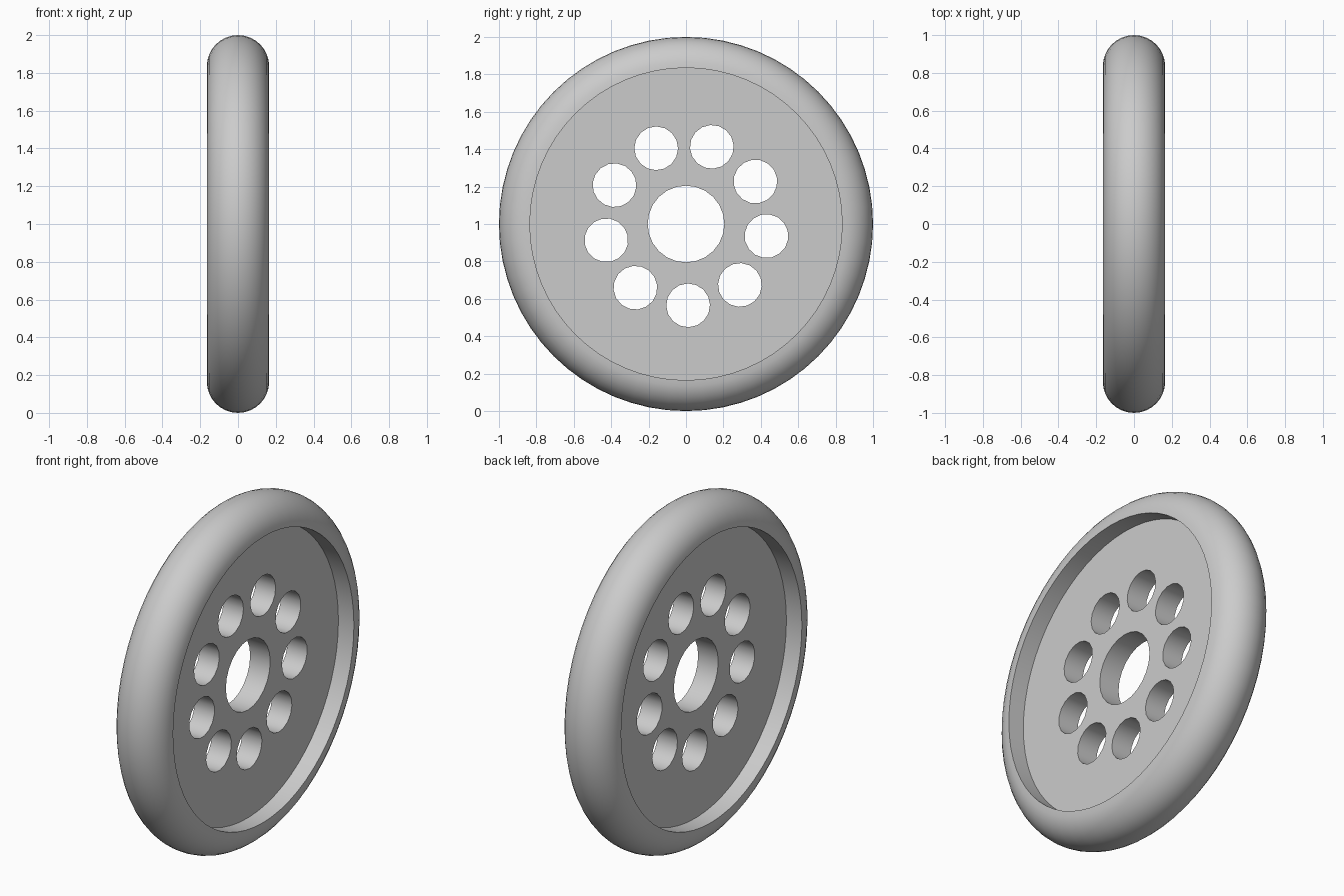
import bpy
import bmesh
from math import sin, cos, pi, radians
from mathutils import Matrix, Vector

if "Cube" in bpy.data.objects:
    bpy.data.objects.remove(bpy.data.objects["Cube"])

RIM = 0.835        # radius of the recess
TUBE = 0.165       # tyre bulge radius and half width
DISC_HALF = 0.065  # half thickness of the disc
SIDES = 64

grey = bpy.data.materials.new("plain grey")
grey.use_nodes = True
grey.diffuse_color = (0.6, 0.6, 0.6, 1)
grey.node_tree.nodes["Principled BSDF"].inputs["Base Color"].default_value = (0.6, 0.6, 0.6, 1)


def finish(obj):
    """Select only this object and smooth it, keeping its edges sharp."""
    bpy.ops.object.select_all(action="DESELECT")
    obj.select_set(True)
    bpy.context.view_layer.objects.active = obj
    bpy.ops.object.shade_smooth_by_angle(angle=radians(35))


# Tyre: half-round profile with a flat inner wall, revolved about the x axis
bm = bmesh.new()
arc = [pi * i / 16 for i in range(17)]
verts = [bm.verts.new((TUBE * cos(a), RIM + TUBE * sin(a), 0)) for a in arc]
edges = [bm.edges.new((a, b)) for a, b in zip(verts, verts[1:] + verts[:1])]
bmesh.ops.spin(bm, geom=verts + edges, axis=(1, 0, 0), cent=(0, 0, 0),
               angle=2 * pi, steps=SIDES, use_merge=True)
bmesh.ops.remove_doubles(bm, verts=bm.verts, dist=0.0001)
bmesh.ops.recalc_face_normals(bm, faces=bm.faces)
bm.transform(Matrix.Translation((0, 0, 1)))
mesh = bpy.data.meshes.new("tyre")
bm.to_mesh(mesh)
bm.free()
mesh.materials.append(grey)
tyre = bpy.data.objects.new("tyre", mesh)
bpy.context.collection.objects.link(tyre)
finish(tyre)

# Disc: filled outline with a hub hole and a ring of nine smaller holes
outline = bpy.data.curves.new("disc", "CURVE")
outline.dimensions = "2D"
outline.fill_mode = "BOTH"
outline.extrude = DISC_HALF


def add_circle(radius, sides, centre=(0, 0), phase=0.0):
    spline = outline.splines.new("POLY")
    spline.points.add(sides - 1)
    spline.use_cyclic_u = True
    for i, point in enumerate(spline.points):
        a = phase + 2 * pi * i / sides
        point.co = (centre[0] + radius * cos(a), centre[1] + radius * sin(a), 0, 1)


add_circle(RIM, SIDES)
add_circle(0.205, 24)
for i in range(9):
    a = radians(-88.5 + 40 * i)
    add_circle(0.117, 16, (0.435 * cos(a), 0.435 * sin(a)), a)

disc = bpy.data.objects.new("disc", outline)
bpy.context.collection.objects.link(disc)
disc.rotation_euler = (pi / 2, 0, pi / 2)
disc.location = Vector((0, 0, 1))
bpy.ops.object.select_all(action="DESELECT")
disc.select_set(True)
bpy.context.view_layer.objects.active = disc
bpy.ops.object.convert(target="MESH")
disc = bpy.context.object
disc.name = "disc"

# Weld the faces to the walls and give the disc its colour
bm = bmesh.new()
bm.from_mesh(disc.data)
bmesh.ops.remove_doubles(bm, verts=bm.verts, dist=0.0001)
bmesh.ops.recalc_face_normals(bm, faces=bm.faces)
bm.to_mesh(disc.data)
bm.free()
disc.data.materials.clear()
disc.data.materials.append(grey)
finish(disc)
